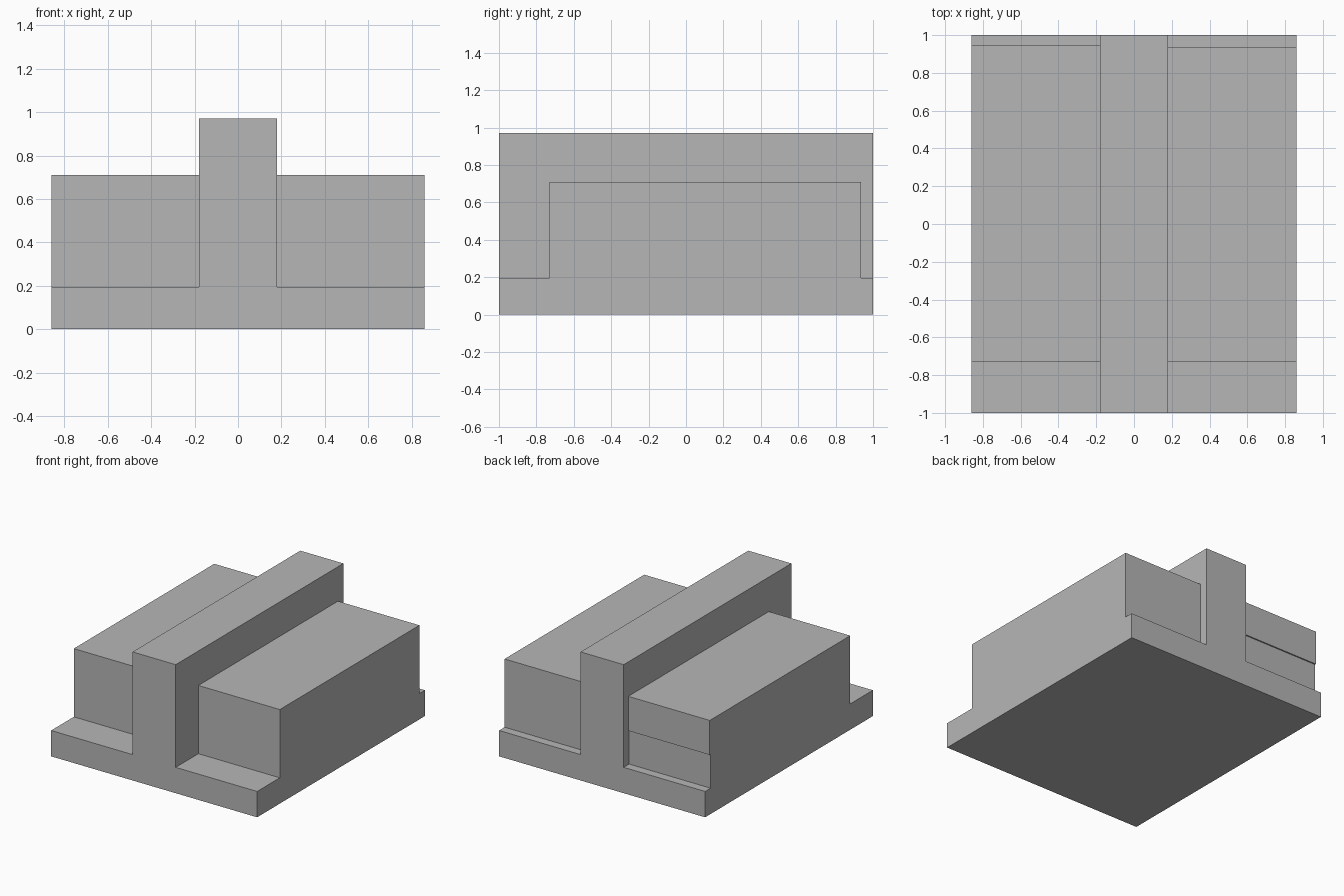
import bpy

if "Cube" in bpy.data.objects:
    bpy.data.objects.remove(bpy.data.objects["Cube"])

grey = bpy.data.materials.new("plain grey")
grey.diffuse_color = (0.47, 0.47, 0.47, 1)
grey.use_nodes = True
grey.node_tree.nodes["Principled BSDF"].inputs["Base Color"].default_value = grey.diffuse_color


def box(name, x, y, z):
    """Axis-aligned box from (min, max) ranges."""
    lo, hi = zip(x, y, z)
    bpy.ops.mesh.primitive_cube_add(size=1)
    ob = bpy.context.object
    ob.name = name
    for v in ob.data.vertices:
        v.co = [a if c < 0 else b for a, b, c in zip(lo, hi, v.co)]
    ob.data.materials.append(grey)
    return ob


W, RAIL = 0.86, 0.18      # half widths of base and central rail
BASE, STEP, TOP = 0.195, 0.45, 0.71
FRONT, BACK = -0.73, 0.935

# base slab and full-length central rail
box("base_slab", (-W, W), (-1, 1), (0, BASE))
box("central_rail", (-RAIL, RAIL), (-1, 1), (BASE, 0.97))

# side blocks; the upper left one overhangs slightly at the back
box("right_block", (RAIL, W), (FRONT, BACK), (BASE, TOP))
box("left_block_lower", (-W, -RAIL), (FRONT, BACK), (BASE, STEP))
box("left_block_upper", (-W, -RAIL), (FRONT, BACK + 0.01), (STEP, TOP))
